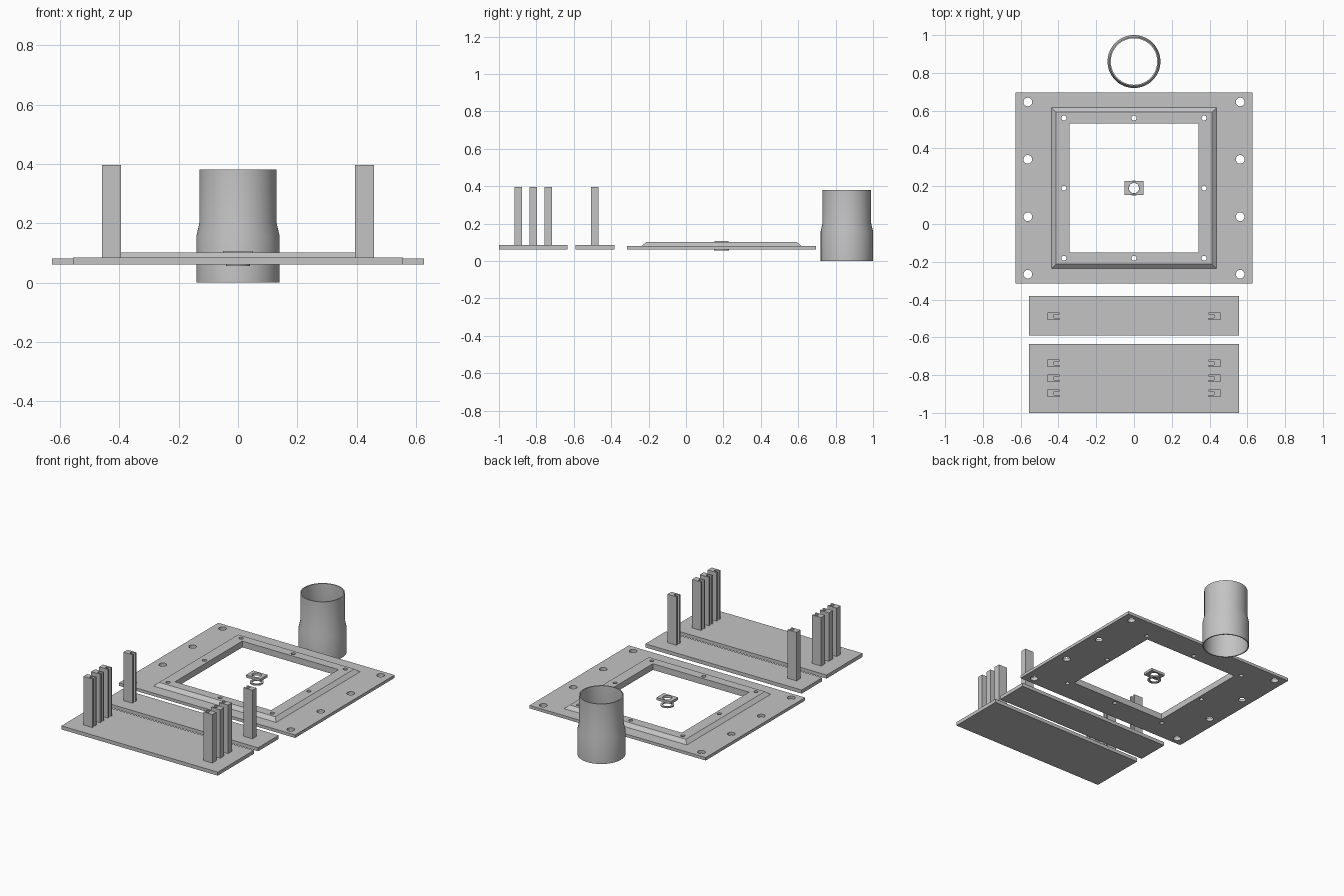
import bpy
import bmesh
import math
from mathutils import Matrix

if "Cube" in bpy.data.objects:
    bpy.data.objects.remove(bpy.data.objects["Cube"], do_unlink=True)

grey = bpy.data.materials.new("plain grey")
grey.use_nodes = True
COLOUR = (0.55, 0.55, 0.55, 1)
grey.diffuse_color = COLOUR
grey.node_tree.nodes["Principled BSDF"].inputs["Base Color"].default_value = COLOUR


def finish(name, bm, smooth=False):
    """Turn a bmesh into a named object."""
    bmesh.ops.recalc_face_normals(bm, faces=bm.faces[:])
    mesh = bpy.data.meshes.new(name)
    bm.to_mesh(mesh)
    bm.free()
    mesh.materials.append(grey)
    obj = bpy.data.objects.new(name, mesh)
    bpy.context.collection.objects.link(obj)
    if smooth:
        bpy.ops.object.select_all(action="DESELECT")
        obj.select_set(True)
        bpy.context.view_layer.objects.active = obj
        bpy.ops.object.shade_smooth_by_angle(angle=math.radians(15))
    return obj


def skin(bm, loops):
    """Bridge a closed sequence of equal vertex loops."""
    rings = [[bm.verts.new(p) for p in loop] for loop in loops]
    n = len(rings[0])
    for i, a in enumerate(rings):
        b = rings[(i + 1) % len(rings)]
        for k in range(n):
            bm.faces.new((a[k], a[(k + 1) % n], b[(k + 1) % n], b[k]))


def circle(r, z, cx=0, cy=0, n=64):
    return [(cx + r * math.cos(math.tau * k / n), cy + r * math.sin(math.tau * k / n), z)
            for k in range(n)]


def rectangle(hx, hy, z, cy=0):
    return [(sx * hx, cy + sy * hy, z) for sx, sy in ((-1, -1), (1, -1), (1, 1), (-1, 1))]


def extrude(bm, outline, z0, z1):
    """Add a prism with the given plan outline."""
    face = bm.faces.new([bm.verts.new((x, y, z0)) for x, y in outline])
    top = bmesh.ops.extrude_face_region(bm, geom=[face])["geom"]
    bmesh.ops.translate(bm, vec=(0, 0, z1 - z0),
                        verts=[v for v in top if isinstance(v, bmesh.types.BMVert)])


def drill(obj, holes):
    """Cut vertical round holes given as (x, y, radius)."""
    bm = bmesh.new()
    for x, y, r in holes:
        bmesh.ops.create_cone(bm, cap_ends=True, segments=24, radius1=r, radius2=r, depth=1,
                              matrix=Matrix.Translation((x, y, 0)))
    cutter = finish("hole_cutter", bm)
    cutter.hide_render = True
    mod = obj.modifiers.new("holes", "BOOLEAN")
    mod.operation, mod.solver, mod.object = "DIFFERENCE", "EXACT", cutter
    bpy.context.view_layer.update()
    cut = bpy.data.meshes.new_from_object(obj.evaluated_get(bpy.context.evaluated_depsgraph_get()))
    obj.modifiers.clear()
    obj.data = cut
    bpy.data.objects.remove(cutter, do_unlink=True)


MID = 0.19  # y of the frame centre

# Mounting frame with a bevelled raised rim and a square opening
bm = bmesh.new()
section = [(0.627, 0.505, 0.062), (0.627, 0.505, 0.081), (0.437, 0.426, 0.081),
           (0.413, 0.402, 0.102), (0.342, 0.342, 0.102), (0.342, 0.342, 0.062)]
skin(bm, [rectangle(hx, hy, z, MID) for hx, hy, z in section])
frame = finish("mounting_frame", bm)
bolts = [(sx * 0.562, MID + k * 0.152, 0.023) for sx in (-1, 1) for k in (-3, -1, 1, 3)]
screws = [(i * 0.371, MID + j * 0.371, 0.013)
          for i in (-1, 0, 1) for j in (-1, 0, 1) if (i, j) != (0, 0)]
drill(frame, bolts + screws)

# Base strips
for name, y0, y1 in (("narrow_base_strip", -0.59, -0.381), ("wide_base_strip", -1.0, -0.634)):
    bm = bmesh.new()
    extrude(bm, [p[:2] for p in rectangle(0.556, (y1 - y0) / 2, 0, (y0 + y1) / 2)], 0.062, 0.085)
    finish(name, bm)

# Slotted posts, with the slots facing the middle
IN, OUT, SLOT, HW, SW = 0.395, 0.459, 0.424, 0.02, 0.009
half = [(SLOT, SW), (IN, SW), (IN, HW), (OUT, HW)]
outline = half + [(x, -y) for x, y in reversed(half)]
for y in (-0.488, -0.737, -0.816, -0.896):
    for side, sx in (("left", 1), ("right", -1)):
        bm = bmesh.new()
        extrude(bm, [(sx * px, y + py) for px, py in outline], 0.085, 0.397)
        finish(f"{side}_slotted_post", bm)

# Stepped pipe with a thin wall
bm = bmesh.new()
outer = [(0.14, 0), (0.14, 0.158), (0.13, 0.202), (0.13, 0.381)]
wall = outer + [(r - 0.007, z) for r, z in reversed(outer)]
skin(bm, [circle(r, z, 0, 0.86) for r, z in wall])
finish("stepped_pipe", bm, smooth=True)

# Small drilled plate floating in the opening
bm = bmesh.new()
extrude(bm, [p[:2] for p in rectangle(0.051, 0.037, 0, MID)], 0.091, 0.107)
plate = finish("small_plate", bm)
drill(plate, [(0, MID, 0.028)])

# Thin washer under the plate
bm = bmesh.new()
skin(bm, [circle(r, z, 0, MID, 32)
          for r, z in ((0.04, 0.056), (0.04, 0.064), (0.027, 0.064), (0.027, 0.056))])
finish("washer", bm, smooth=True)
